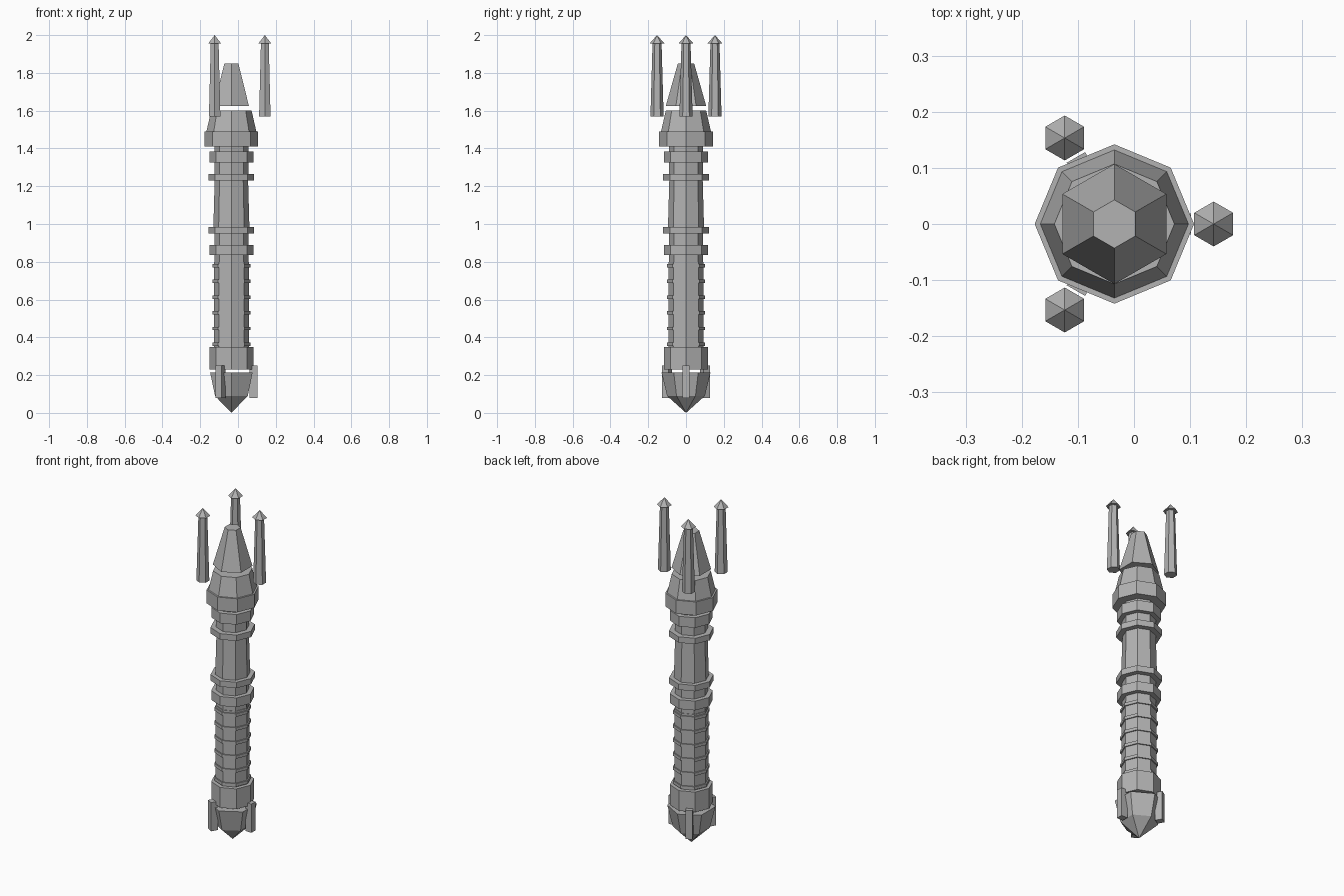
import bpy, bmesh, math
from mathutils import Matrix

if "Cube" in bpy.data.objects:
    bpy.data.objects.remove(bpy.data.objects["Cube"])

CX = -0.035  # axis of the handle
grey = bpy.data.materials.new("grey metal")
grey.diffuse_color = (0.45, 0.45, 0.45, 1)
grey.use_nodes = True
grey.node_tree.nodes["Principled BSDF"].inputs["Base Color"].default_value = grey.diffuse_color


def add_object(name, bm):
    bmesh.ops.recalc_face_normals(bm, faces=bm.faces)
    mesh = bpy.data.meshes.new(name)
    bm.to_mesh(mesh)
    bm.free()
    mesh.materials.append(grey)
    obj = bpy.data.objects.new(name, mesh)
    bpy.context.collection.objects.link(obj)
    return obj


def lathe(name, sides, profile, x=CX, y=0.0, turn=0.0):
    """Faceted solid from (radius, height) pairs; zero radius makes a point."""
    bm = bmesh.new()
    rings = []
    for r, z in profile:
        n = 1 if r == 0 else sides
        rings.append([bm.verts.new((x + r * math.cos(turn + 2 * math.pi * i / sides),
                                    y + r * math.sin(turn + 2 * math.pi * i / sides), z))
                      for i in range(n)])
    for a, b in zip(rings, rings[1:]):
        for i in range(sides):
            j = (i + 1) % sides
            quad = [a[i % len(a)], a[j % len(a)], b[j % len(b)], b[i % len(b)]]
            bm.faces.new(list(dict.fromkeys(quad)))
    for ring in (rings[0], rings[-1]):
        if len(ring) > 1:
            bm.faces.new(ring)
    return add_object(name, bm)


HEX = math.pi / 6  # hexagons have corners towards front and back

# Pommel: pointed hexagonal end and an octagonal collar above a gap
lathe("pommel_tip", 6, [(0, 0), (0.10, 0.09), (0.13, 0.215)], turn=HEX)
lathe("pommel_collar", 8, [(0.117, 0.23), (0.117, 0.35)])

# Grip core with thin raised rings
lathe("grip", 8, [(0.093, 0.34), (0.093, 0.80)])
for i in range(6):
    z = 0.355 + 0.083 * i
    lathe("grip_ring", 8, [(0.10, z), (0.10, z + 0.018)])

# Middle shaft, necks and collars
lathe("lower_neck", 8, [(0.09, 0.79), (0.09, 0.96)])
lathe("shaft", 8, [(0.096, 0.96), (0.088, 1.25)])
lathe("upper_neck", 8, [(0.09, 1.25), (0.09, 1.42)])
for name, r, z0, z1 in [("lower_collar", 0.117, 0.835, 0.89),
                        ("lower_ring", 0.121, 0.95, 0.985),
                        ("upper_ring", 0.121, 1.23, 1.265),
                        ("upper_collar", 0.117, 1.325, 1.385)]:
    lathe(name, 8, [(r, z0), (r, z1)])

# Head and floating emitter cone
lathe("head", 8, [(0.142, 1.41), (0.142, 1.49), (0.132, 1.49), (0.107, 1.60)])
lathe("emitter_cone", 6, [(0.107, 1.625), (0.043, 1.85)], turn=HEX)

# Three floating prongs and three pommel fins
for k in range(3):
    a = 2 * math.pi * k / 3
    px, py = CX + 0.177 * math.cos(a), 0.177 * math.sin(a)
    lathe("prong", 6, [(0.035, 1.57), (0.024, 1.955), (0.04, 1.955), (0, 2.0)],
          px, py, HEX)
    bm = bmesh.new()
    m = (Matrix.Translation((CX, 0, 0)) @ Matrix.Rotation(a, 4, 'Z')
         @ Matrix.Translation((0.117, 0, 0.165)) @ Matrix.Diagonal((0.04, 0.038, 0.17, 1)))
    bmesh.ops.create_cube(bm, size=1, matrix=m)
    add_object("pommel_fin", bm)
